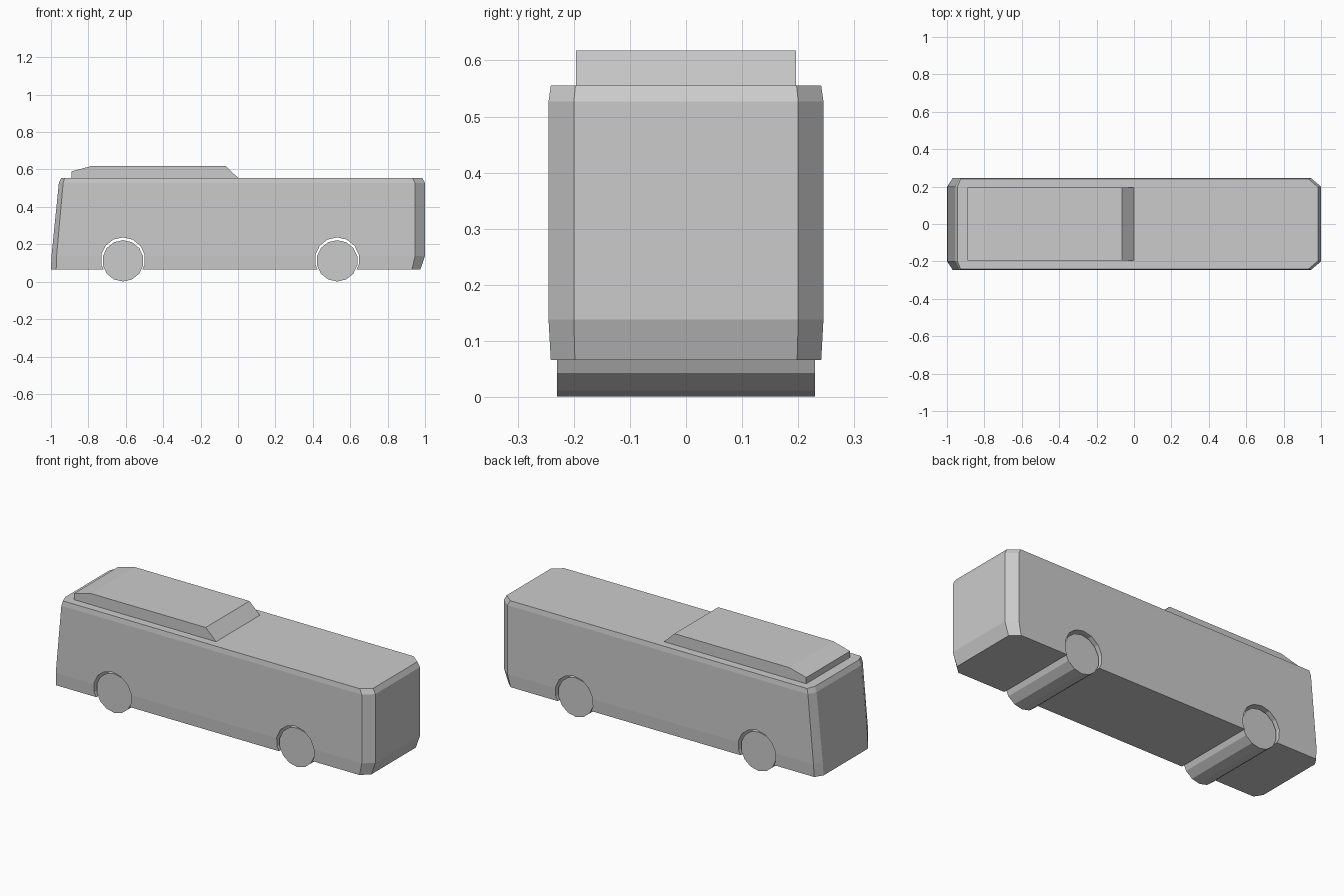
import bpy, bmesh, math

if "Cube" in bpy.data.objects:
    bpy.data.objects.remove(bpy.data.objects["Cube"])


def make_object(name, bm):
    bmesh.ops.recalc_face_normals(bm, faces=bm.faces)
    mesh = bpy.data.meshes.new(name)
    bm.to_mesh(mesh)
    bm.free()
    obj = bpy.data.objects.new(name, mesh)
    bpy.context.collection.objects.link(obj)
    return obj


def extrude_profile(name, profile, half_width):
    """Extrude an (x, z) outline across the width of the bus."""
    bm = bmesh.new()
    face = bm.faces.new([bm.verts.new((x, -half_width, z)) for x, z in profile])
    ext = bmesh.ops.extrude_face_region(bm, geom=[face])
    verts = [v for v in ext["geom"] if isinstance(v, bmesh.types.BMVert)]
    bmesh.ops.translate(bm, verts=verts, vec=(0, 2 * half_width, 0))
    return make_object(name, bm)


def disc(cx, cz, r, sides=14):
    step = 2 * math.pi / sides
    return [(cx + r * math.sin(i * step), cz + r * math.cos(i * step))
            for i in range(sides)]


# Body: stacked octagonal rings with chamfered corners
# z, front x, front chamfer x, rear chamfer x, rear x, side y, end y
levels = [
    (0.066, -1.000, -0.972, 0.930, 0.975, 0.241, 0.198),
    (0.138, -0.997, -0.970, 0.947, 1.000, 0.245, 0.200),
    (0.527, -0.958, -0.935, 0.947, 1.000, 0.245, 0.200),
    (0.555, -0.945, -0.927, 0.932, 0.985, 0.241, 0.197),
]
bm = bmesh.new()
rings = []
for z, f, fc, rc, r, sy, ey in levels:
    outline = [(f, -ey), (fc, -sy), (rc, -sy), (r, -ey),
               (r, ey), (rc, sy), (fc, sy), (f, ey)]
    rings.append([bm.verts.new((x, y, z)) for x, y in outline])
for low, high in zip(rings, rings[1:]):
    for i in range(8):
        j = (i + 1) % 8
        bm.faces.new((low[i], low[j], high[j], high[i]))
bm.faces.new(rings[0][::-1])
bm.faces.new(rings[-1])
body = make_object("bus_body", bm)

# Full-width wheels and the arches cut around them
for label, x in (("front", -0.615), ("rear", 0.53)):
    extrude_profile(label + "_wheels", disc(x, 0.1115, 0.1105), 0.23)
    cutter = extrude_profile(label + "_arch_cutter", disc(x, 0.118, 0.119), 0.4)
    cutter.hide_render = True
    cutter.hide_set(True)
    cut = body.modifiers.new(label + "_arch", 'BOOLEAN')
    cut.operation = 'DIFFERENCE'
    cut.solver = 'EXACT'
    cut.object = cutter

# Roof unit
extrude_profile("roof_unit", [(-0.89, 0.55), (-0.89, 0.59), (-0.785, 0.618),
                              (-0.065, 0.618), (0.0, 0.555), (0.0, 0.55)], 0.196)
